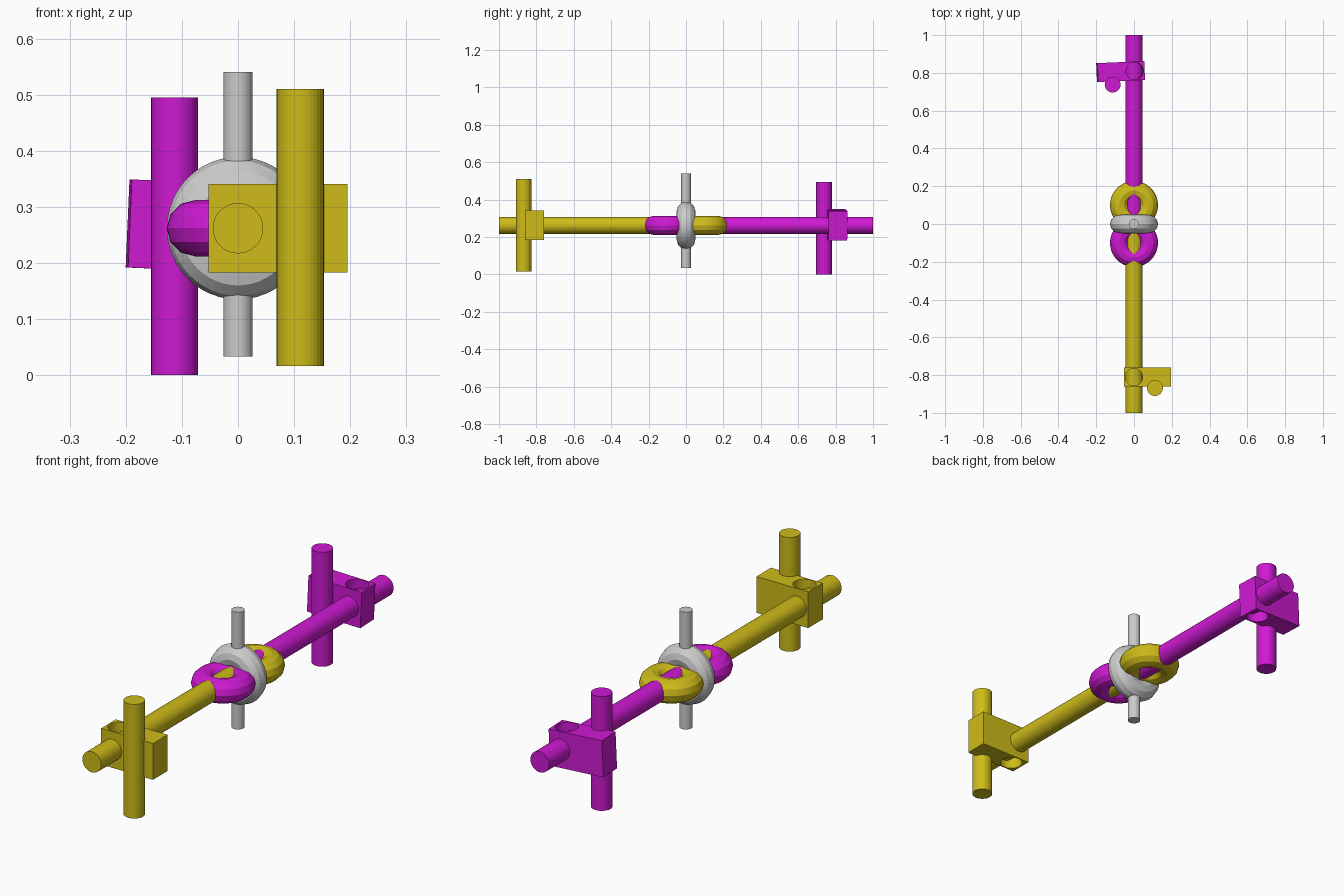
import bpy
from math import radians, pi
from mathutils import Matrix, Vector

if "Cube" in bpy.data.objects:
    bpy.data.objects.remove(bpy.data.objects["Cube"])

Z = 0.262  # height of the main axis


def material(name, color):
    m = bpy.data.materials.new(name)
    m.diffuse_color = color
    m.use_nodes = True
    m.node_tree.nodes["Principled BSDF"].inputs["Base Color"].default_value = m.diffuse_color
    return m


yellow = material("yellow", (0.62, 0.50, 0.01, 1))
magenta = material("magenta", (0.62, 0.01, 0.65, 1))


def finish(name, mat):
    ob = bpy.context.object
    ob.name = name
    if mat:
        ob.data.materials.append(mat)
    return ob


def rod(name, radius, a, b, mat=None):
    a, b = Vector(a), Vector(b)
    d = b - a
    bpy.ops.mesh.primitive_cylinder_add(
        vertices=32, radius=radius, depth=d.length, location=(a + b) / 2,
        rotation=d.to_track_quat('Z', 'Y').to_euler())
    return finish(name, mat)


def ring(name, loc, rot, mat=None):
    bpy.ops.mesh.primitive_torus_add(
        major_segments=48, minor_segments=12, major_radius=0.077,
        minor_radius=0.05, location=loc, rotation=rot)
    return finish(name, mat)


def block(name, side, tilt, mat):
    # Drilled clamp block, placed relative to the rod it sits on
    bpy.ops.mesh.primitive_cube_add(size=1, location=(0, 0, 0))
    ob = finish(name, mat)
    ob.data.transform(Matrix.Translation((-side * 0.071, 0, 0))
                      @ Matrix.Diagonal((0.248, 0.1, 0.157, 1)))
    cutter = rod(name + "_hole_cutter", 0.046, (0, 0, -0.2), (0, 0, 0.2))
    cutter.hide_render = True
    cutter.hide_viewport = True
    cutter.display_type = 'WIRE'
    for o in (ob, cutter):
        o.location = (0, side * 0.81, Z)
        o.rotation_euler = (0, tilt, tilt)
    mod = ob.modifiers.new("hole", 'BOOLEAN')
    mod.operation = 'DIFFERENCE'
    mod.solver = 'EXACT'
    mod.object = cutter


# Centre pivot: upright ring with a thin vertical pin
ring("centre_ring", (0, 0, Z), (pi / 2, 0, 0))
rod("centre_pin", 0.026, (0, 0, 0.033), (0, 0, 0.54))

# Two opposing arms, each with an eye hooked past the centre ring
for label, side, mat, tilt in (("front", -1, yellow, 0),
                               ("back", 1, magenta, radians(2.5))):
    ring(label + "_eye", (0, -side * 0.1, Z), (0, 0, 0), mat)
    rod(label + "_arm", 0.045, (0, side, Z), (0, -side * 0.03, Z), mat)
    block(label + "_block", side, tilt, mat)

# Upright posts beside the blocks
rod("front_post", 0.042, (0.111, -0.868, 0.016), (0.111, -0.868, 0.51), yellow)
rod("back_post", 0.042, (-0.113, 0.738, 0.0), (-0.113, 0.738, 0.495), magenta)
